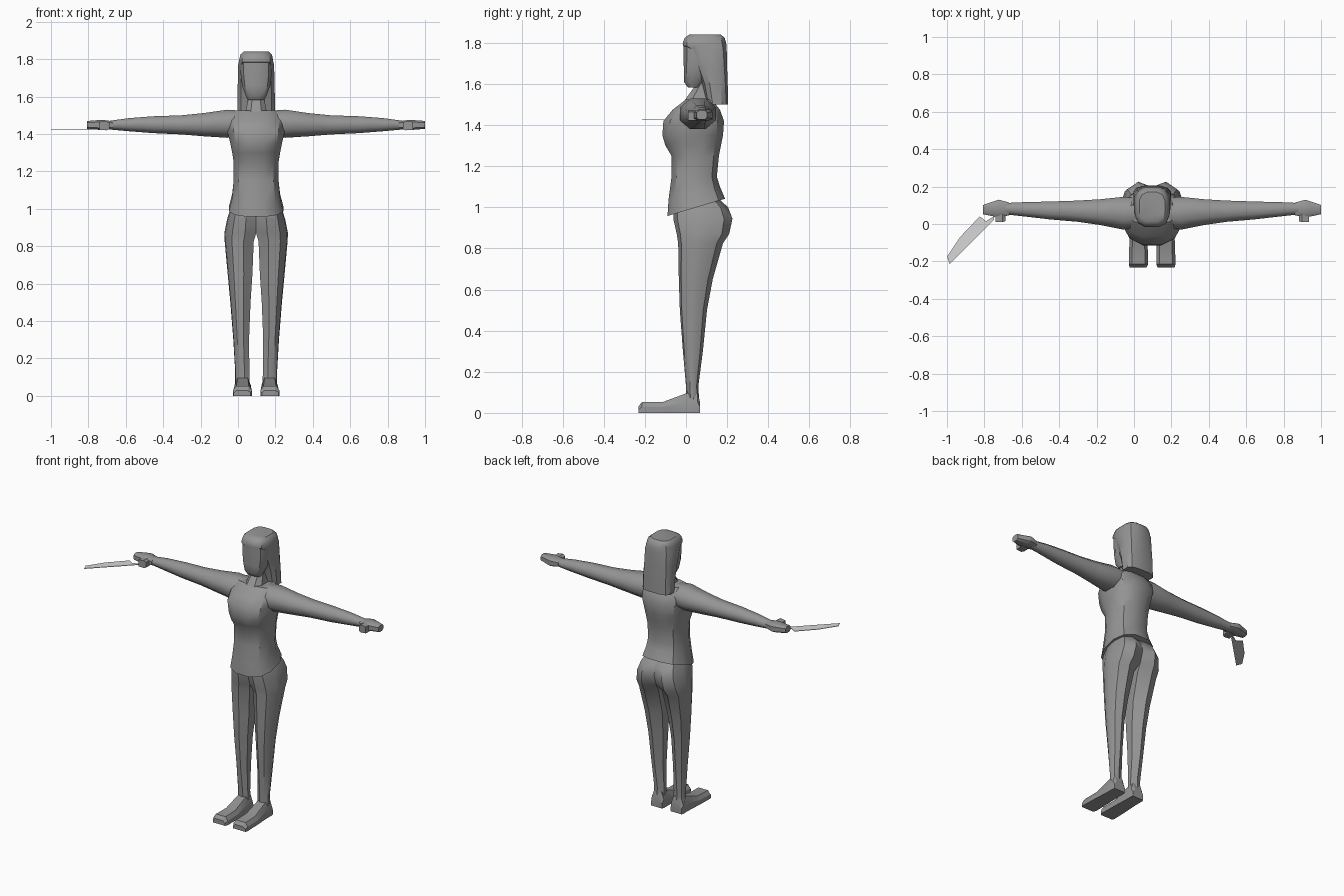
import bpy, bmesh, math

CX = 0.097  # the figure stands a little right of the origin


def material(name, c):
    m = bpy.data.materials.new(name)
    m.diffuse_color = (c, c, c, 1)
    return m


BODY = material("body grey", 0.30)
BLADE = material("pale blade grey", 0.68)


def loft(name, rings, mirror=False, mat=BODY, angle=35):
    """Skin a list of equal-length point rings and cap both ends."""
    bm = bmesh.new()
    rows = [[bm.verts.new(p) for p in ring] for ring in rings]
    n = len(rows[0])
    for a, b in zip(rows, rows[1:]):
        for i in range(n):
            j = (i + 1) % n
            bm.faces.new((a[i], a[j], b[j], b[i]))
    bm.faces.new(rows[0])
    bm.faces.new(rows[-1])
    bmesh.ops.recalc_face_normals(bm, faces=bm.faces)
    mesh = bpy.data.meshes.new(name)
    bm.to_mesh(mesh)
    bm.free()
    mesh.materials.append(mat)
    ob = bpy.data.objects.new(name, mesh)
    ob.location.x = CX
    bpy.context.collection.objects.link(ob)
    bpy.ops.object.select_all(action='DESELECT')
    ob.select_set(True)
    bpy.context.view_layer.objects.active = ob
    bpy.ops.object.shade_smooth_by_angle(angle=math.radians(angle))
    if mirror:
        ob.modifiers.new("Mirror", 'MIRROR').use_mirror_merge = False
    return ob


def oval(n, power):
    """Unit rounded-square outline; lower power is squarer."""
    out = []
    for i in range(n):
        a = 2 * math.pi * (i + 0.5) / n
        c, s = math.cos(a), math.sin(a)
        out.append((math.copysign(abs(c) ** power, c), math.copysign(abs(s) ** power, s)))
    mx = max(abs(p[0]) for p in out)
    my = max(abs(p[1]) for p in out)
    return [(p[0] / mx, p[1] / my) for p in out]


def level(z, half, front, back, tilt=0.0, n=12, power=0.8):
    """Horizontal ring centred on the body, optionally sloping up to the back."""
    mid, ry = (front + back) / 2, (back - front) / 2
    return [(u * half, mid + v * ry, z + tilt * v * ry) for u, v in oval(n, power)]


# Torso with sloping hem and bust
loft("torso", [level(*r) for r in (
    (1.00, 0.145, -0.09, 0.19, 0.3),
    (1.07, 0.128, -0.085, 0.165, 0.25),
    (1.15, 0.120, -0.07, 0.15),
    (1.25, 0.120, -0.07, 0.16),
    (1.30, 0.128, -0.10, 0.17),
    (1.35, 0.138, -0.115, 0.18),
    (1.42, 0.155, -0.11, 0.185),
    (1.475, 0.155, -0.065, 0.165),
    (1.525, 0.125, 0.0, 0.125))])

# Neck
loft("neck", [level(z, h, f, b, 0, 8) for z, h, f, b in (
    (1.48, 0.065, -0.035, 0.13), (1.53, 0.055, 0.0, 0.13),
    (1.60, 0.040, 0.05, 0.13), (1.68, 0.040, 0.05, 0.13))])

# Face, narrowing to the chin
loft("face", [level(z, h, f, b, 0, 12, 0.7) for z, h, f, b in (
    (1.583, 0.045, 0.010, 0.06), (1.61, 0.058, -0.010, 0.09),
    (1.66, 0.075, -0.010, 0.12), (1.72, 0.083, -0.012, 0.15),
    (1.79, 0.083, -0.012, 0.15))])

# Hair: long straight back with a cap over the forehead
loft("hair", [level(z, h, f, b, 0, 12, 0.65) for z, h, f, b in (
    (1.50, 0.100, 0.100, 0.205), (1.60, 0.100, 0.080, 0.203),
    (1.68, 0.098, 0.050, 0.200), (1.77, 0.096, 0.010, 0.198),
    (1.785, 0.092, -0.015, 0.197), (1.80, 0.090, -0.016, 0.195),
    (1.825, 0.084, -0.006, 0.188), (1.84, 0.068, 0.015, 0.170))])


# Legs with hips: ring corners soften from the flat crotch side downward
def leg_ring(z, inner, outer, front, back, c):
    shape = [(0, 1.2 * c), (0.35, 0), (0.75, 0.07), (0.97, 0.32),
             (1, 0.58), (0.86, 0.86), (0.48, 1), (0, 1 - 1.4 * c)]
    return [(inner + u * (outer - inner), front + v * (back - front), z) for u, v in shape]


loft("leg", [leg_ring(*r) for r in (
    (1.05, 0.0, 0.115, -0.03, 0.15, 0.03),
    (1.00, 0.0, 0.138, -0.06, 0.205, 0.05),
    (0.945, 0.0, 0.155, -0.062, 0.226, 0.07),
    (0.87, 0.0, 0.170, -0.045, 0.210, 0.10),
    (0.825, 0.013, 0.168, -0.038, 0.180, 0.15),
    (0.65, 0.020, 0.152, -0.035, 0.130, 0.20),
    (0.50, 0.030, 0.138, -0.030, 0.102, 0.22),
    (0.30, 0.038, 0.122, -0.015, 0.082, 0.22),
    (0.13, 0.036, 0.112, 0.000, 0.060, 0.22),
    (0.06, 0.034, 0.112, 0.002, 0.064, 0.22))], mirror=True)


# Feet: chamfered blocks from heel to toe
def foot_ring(y, inner, outer, top):
    return [(inner, y, 0), (outer, y, 0), (outer, y, top * 0.55),
            (outer - 0.016, y, top), (inner + 0.016, y, top), (inner, y, top * 0.55)]


loft("foot", [foot_ring(*r) for r in (
    (0.068, 0.032, 0.112, 0.055), (0.055, 0.028, 0.116, 0.10),
    (0.0, 0.028, 0.116, 0.095), (-0.11, 0.024, 0.122, 0.054),
    (-0.215, 0.022, 0.125, 0.052), (-0.232, 0.030, 0.120, 0.030))], mirror=True, angle=25)


# Arms and hands along x
def side_ring(x, front, back, low, high, n=8, power=1.0):
    return [(x, (front + back) / 2 + u * (back - front) / 2,
             (low + high) / 2 + v * (high - low) / 2) for u, v in oval(n, power)]


loft("arm", [side_ring(*r) for r in (
    (0.08, -0.02, 0.14, 1.39, 1.525),
    (0.155, -0.03, 0.145, 1.38, 1.53),
    (0.28, -0.005, 0.132, 1.388, 1.512),
    (0.40, 0.012, 0.125, 1.398, 1.50),
    (0.55, 0.025, 0.120, 1.405, 1.495),
    (0.68, 0.040, 0.117, 1.415, 1.485),
    (0.79, 0.052, 0.112, 1.425, 1.470))], mirror=True, angle=50)
loft("hand", [side_ring(*r, 8, 0.6) for r in (
    (0.765, 0.045, 0.115, 1.428, 1.468),
    (0.82, 0.040, 0.130, 1.422, 1.476),
    (0.835, 0.038, 0.125, 1.422, 1.475),
    (0.903, 0.052, 0.102, 1.428, 1.470))], mirror=True)
loft("thumb", [side_ring(*r, 4, 0.6) for r in (
    (0.785, 0.015, 0.07, 1.425, 1.460),
    (0.80, 0.010, 0.07, 1.420, 1.470),
    (0.838, 0.010, 0.07, 1.422, 1.465))], mirror=True)

# Flat blade held in one hand
outline = [(-0.745, 0.045), (-0.75, 0.02), (-0.985, -0.213), (-1.0, -0.175),
           (-0.93, -0.07), (-0.825, 0.04), (-0.79, 0.015)]
loft("blade", [[(x - CX, y, z) for x, y in outline] for z in (1.424, 1.427)], mat=BLADE)
